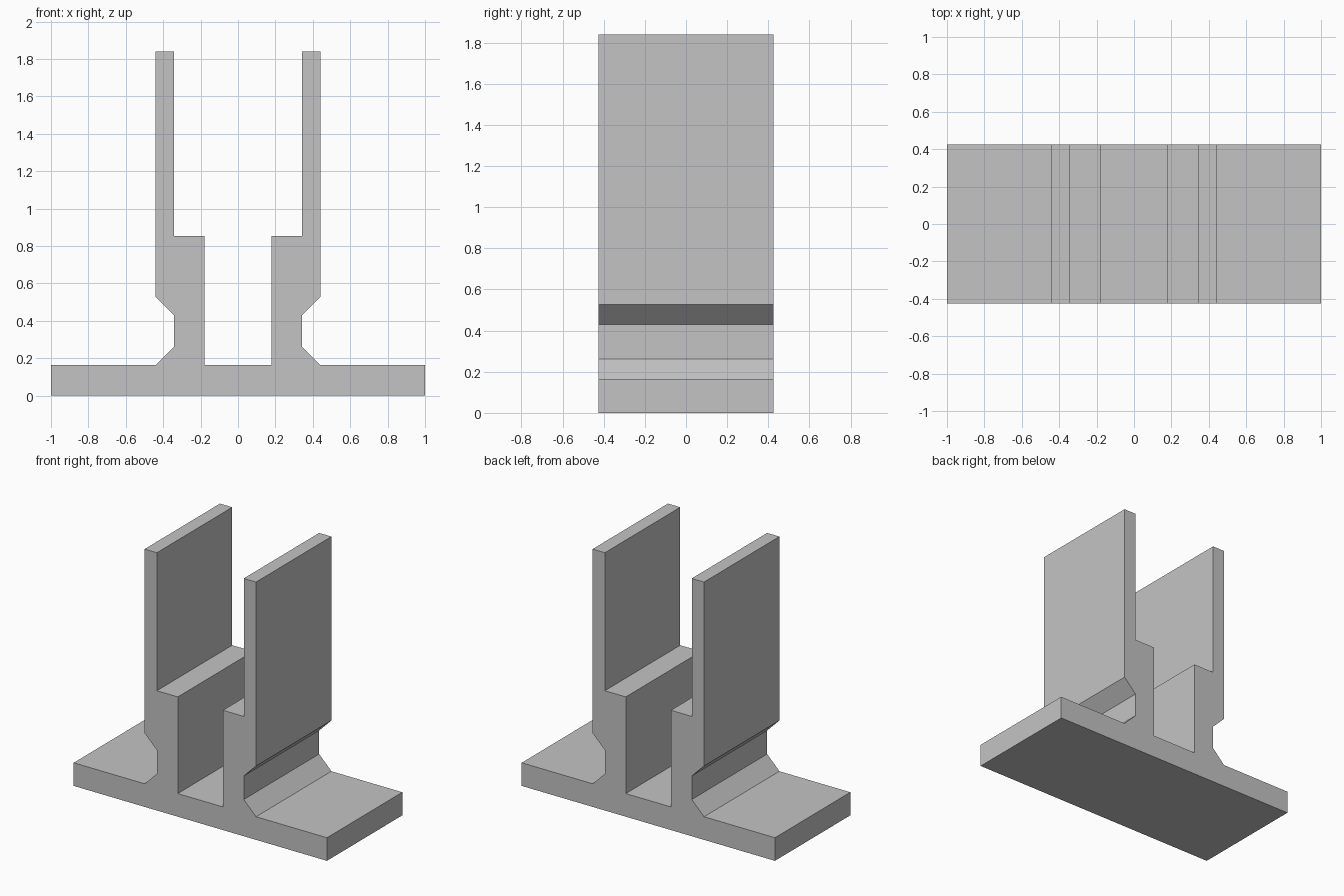
import bpy
import bmesh

cube = bpy.data.objects.get("Cube")
if cube:
    bpy.data.objects.remove(cube, do_unlink=True)

HALF_DEPTH = 0.425

# Plain grey for the whole extrusion
grey = bpy.data.materials.new("plain grey")
grey.use_nodes = True
colour = (0.55, 0.55, 0.55, 1)
grey.diffuse_color = colour
grey.node_tree.nodes["Principled BSDF"].inputs["Base Color"].default_value = colour

# Left half of the section, from the base edge up the wall and down to the channel
half = [(1, 0), (1, 0.165), (0.44, 0.165), (0.343, 0.262), (0.343, 0.43),
        (0.44, 0.527), (0.44, 1.84), (0.343, 1.84), (0.343, 0.855),
        (0.178, 0.855), (0.178, 0.165)]
section = half + [(-x, z) for x, z in reversed(half)]

# Extrude the mirrored section from front to back
bm = bmesh.new()
front = bm.faces.new([bm.verts.new((x, -HALF_DEPTH, z)) for x, z in section])
back = bmesh.ops.extrude_face_region(bm, geom=[front], use_keep_orig=True)["geom"]
bmesh.ops.translate(bm, vec=(0, 2 * HALF_DEPTH, 0),
                    verts=[v for v in back if isinstance(v, bmesh.types.BMVert)])
bmesh.ops.recalc_face_normals(bm, faces=bm.faces)

mesh = bpy.data.meshes.new("twin_wall_bracket")
bm.to_mesh(mesh)
bm.free()
mesh.materials.append(grey)
bracket = bpy.data.objects.new("twin_wall_bracket", mesh)
bpy.context.collection.objects.link(bracket)
